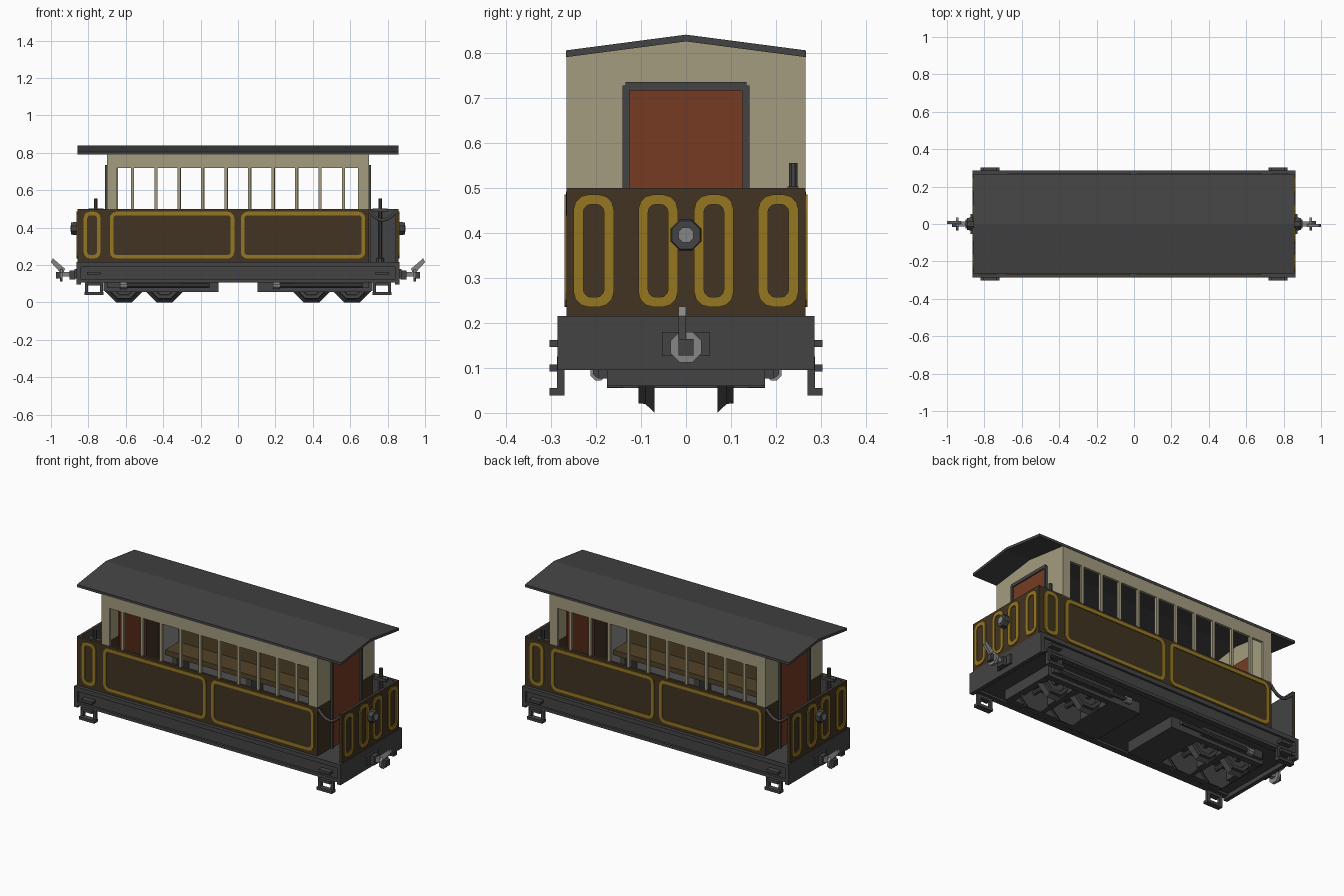
import bpy, bmesh, math
from mathutils import Matrix

if "Cube" in bpy.data.objects:
    bpy.data.objects.remove(bpy.data.objects["Cube"])


def material(name, r, g, b):
    m = bpy.data.materials.new(name)
    m.diffuse_color = (r, g, b, 1)
    m.use_nodes = True
    m.node_tree.nodes["Principled BSDF"].inputs["Base Color"].default_value = m.diffuse_color
    return m


DARK = material("dark grey", .057, .057, .057)
BROWN = material("dark brown", .053, .033, .016)
GOLD = material("gold", .30, .182, .015)
BEIGE = material("beige", .37, .335, .215)
RED = material("red brown", .18, .044, .017)
SILVER = material("light grey", .24, .24, .24)
LINING = material("mid grey", .13, .13, .13)
SEAT = material("seat brown", .085, .055, .02)


def finish(name, bm, mat):
    bmesh.ops.recalc_face_normals(bm, faces=bm.faces[:])
    me = bpy.data.meshes.new(name)
    bm.to_mesh(me)
    bm.free()
    me.materials.append(mat)
    ob = bpy.data.objects.new(name, me)
    bpy.context.collection.objects.link(ob)
    return ob


def twin(ob):
    """Copy turned half a turn about the middle of the carriage."""
    c = ob.copy()
    c.matrix_world = Matrix.Rotation(math.pi, 4, 'Z') @ ob.matrix_basis
    bpy.context.collection.objects.link(c)
    return ob


def place(axis, t, u, v):
    return {'x': (t, u, v), 'y': (u, t, v), 'z': (u, v, t)}[axis]


def prism(name, pts, axis, a, b, mat):
    """Extrude a 2D outline along an axis from a to b."""
    bm = bmesh.new()
    lo = [bm.verts.new(place(axis, a, *p)) for p in pts]
    hi = [bm.verts.new(place(axis, b, *p)) for p in pts]
    n = len(pts)
    bm.faces.new(lo)
    bm.faces.new(hi)
    for i in range(n):
        j = (i + 1) % n
        bm.faces.new((lo[i], lo[j], hi[j], hi[i]))
    return finish(name, bm, mat)


def box(name, x0, x1, y0, y1, z0, z1, mat):
    return prism(name, [(x0, y0), (x1, y0), (x1, y1), (x0, y1)], 'z', z0, z1, mat)


def lathe(name, axis, u, v, profile, n, mat):
    """Turn (position, radius) pairs around an axis through (u, v)."""
    bm = bmesh.new()
    rings = []
    for t, r in profile:
        ang = [(i + .5) * 2 * math.pi / n for i in range(n)]
        rings.append([bm.verts.new(place(axis, t, u + r * math.cos(a), v + r * math.sin(a)))
                      for a in ang])
    bm.faces.new(rings[0])
    bm.faces.new(rings[-1])
    for p, q in zip(rings, rings[1:]):
        for i in range(n):
            j = (i + 1) % n
            bm.faces.new((p[i], p[j], q[j], q[i]))
    return finish(name, bm, mat)


def rounded(u0, u1, v0, v1, r):
    pts = []
    for k, (cu, cv) in enumerate([(u1 - r, v1 - r), (u0 + r, v1 - r),
                                  (u0 + r, v0 + r), (u1 - r, v0 + r)]):
        for s in range(4):
            a = math.pi / 2 * (k + s / 3)
            pts.append((cu + r * math.cos(a), cv + r * math.sin(a)))
    return pts


def bead(name, axis, a, b, u0, u1, w=.019, v0=.235, v1=.485):
    """Flat rounded border plate."""
    bm = bmesh.new()
    loops = []
    for d, r in ((0, .034), (w, .017)):
        for t in (a, b):
            loops.append([bm.verts.new(place(axis, t, *p))
                          for p in rounded(u0 + d, u1 - d, v0 + d, v1 - d, r)])
    n = len(loops[0])
    for p, q in ((0, 1), (1, 3), (3, 2), (2, 0)):
        for i in range(n):
            j = (i + 1) % n
            bm.faces.new((loops[p][i], loops[p][j], loops[q][j], loops[q][i]))
    return finish(name, bm, GOLD)


# roof with a low ridge
prism("roof", [(-.267, .79), (0, .825), (.267, .79), (.267, .805), (0, .84), (-.267, .805)],
      'x', -.857, .857, DARK)

# underframe
box("floor_frame", -.85, .85, -.262, .262, .12, .213, DARK)
box("cabin_floor", -.685, .685, -.245, .245, .213, .218, LINING)
twin(prism("solebar", [(-.25, .108), (-.285, .108), (-.285, .125), (-.272, .125),
                       (-.272, .19), (-.285, .19), (-.285, .215), (-.25, .215)],
           'x', -.85, .85, DARK))
twin(box("headstock", .84, .863, -.285, .285, .095, .215, DARK))

# lower side walls, each closed at one end platform and open at the other
twin(box("side_wall", -.858, .70, -.265, -.252, .213, .5, BROWN))
twin(box("cabin_lining", -.685, .685, -.252, -.247, .215, .498, LINING))
twin(box("platform_side_lining", -.845, -.70, -.252, -.247, .215, .5, DARK))
for a, b in ((-.825, -.735), (-.685, -.02), (.015, .68)):
    twin(bead("side_beading", 'y', -.270, -.264, a, b))

# platform end walls
twin(box("end_wall", .847, .859, -.265, .265, .213, .5, BROWN))
twin(box("end_wall_lining", .842, .847, -.265, .252, .215, .5, DARK))
for a, b in ((-.25, -.16), (-.106, -.018), (.018, .106), (.16, .25)):
    twin(bead("end_beading", 'x', .858, .864, a, b, .022))

# cabin ends with doors
twin(box("cabin_end_lower", .685, .699, -.252, .252, .213, .5, BROWN))
twin(prism("cabin_end_upper", [(-.264, .5), (.264, .5), (.264, .793), (0, .828), (-.264, .793)],
           'x', .685, .70, BEIGE))
twin(box("door", .68, .704, -.126, .126, .215, .716, RED))
for s in (-1, 1):
    y = sorted((s * .126, s * .141))
    twin(box("door_post", .695, .711, *y, .215, .727, DARK))
twin(box("door_lintel", .695, .711, -.134, .134, .716, .735, DARK))

# window band
twin(box("window_header", -.70, .70, -.265, -.25, .72, .793, BEIGE))
twin(box("corner_post_left", -.70, -.648, -.265, -.25, .5, .72, BEIGE))
twin(box("corner_post_right", .642, .70, -.265, -.25, .5, .72, BEIGE))
for i in range(10):
    x = -.565 + i * .1254
    twin(box("window_bar", x - .008, x + .008, -.265, -.25, .5, .72, BEIGE))

# long benches
twin(box("bench_seat", -.5, .55, -.247, -.11, .33, .36, SEAT))
twin(box("bench_back", -.5, .55, -.247, -.235, .36, .47, SEAT))
for x in (-.45, .02, .5):
    twin(box("bench_leg", x - .015, x + .015, -.24, -.13, .218, .33, DARK))

# platform entrance chain
cu = bpy.data.curves.new("entrance_chain", 'CURVE')
cu.dimensions = '3D'
cu.bevel_depth = .009
cu.bevel_resolution = 1
cu.use_fill_caps = True
sp = cu.splines.new('POLY')
sp.points.add(8)
for i, p in enumerate(sp.points):
    f = i / 8
    p.co = (.70 + .147 * f, -.258, .49 - .2 * f * (1 - f), 1)
cu.materials.append(DARK)
chain = bpy.data.objects.new("entrance_chain", cu)
bpy.context.collection.objects.link(chain)
twin(chain)

# hand brake column
twin(lathe("brake_column", 'z', .76, .238,
           [(.215, .022), (.235, .022), (.24, .01), (.555, .01)], 8, DARK))
twin(box("brake_bracket", .72, .80, .225, .25, .485, .503, DARK))

# end lamps
twin(lathe("lamp_body", 'x', 0, .395, [(.858, .037), (.88, .037), (.892, .034)], 8, DARK))
twin(lathe("lamp_lens", 'x', 0, .395, [(.888, .018), (.896, .018)], 8, SILVER))

# couplers
twin(box("coupler_plate", .86, .875, -.053, .053, .127, .18, DARK))
twin(box("coupler_shank", .87, .9, -.024, .024, .122, .172, DARK))
twin(box("coupler_bar", .89, .96, -.013, .013, .138, .162, SILVER))
twin(lathe("coupler_disc", 'x', 0, .146, [(.937, .037), (.953, .037)], 8, SILVER))
twin(box("coupler_nose", .95, .972, -.017, .017, .128, .164, DARK))
twin(prism("coupler_hook", [(.935, .155), (.95, .16), (1.0, .215), (.99, .236), (.925, .18)],
           'y', -.017, 0, SILVER))

# steps at the four corners
for x in (-.77, .77):
    for d in (-.04, .04):
        twin(box("step_hanger", x + d - .009, x + d + .009, -.287, -.27, .04, .125, DARK))
    twin(box("step_tread", x - .05, x + .05, -.303, -.27, .039, .055, DARK))
    for z in (.092, .146):
        twin(box("step_rung", x - .036, x + .036, -.303, -.27, z, z + .016, DARK))

# bogies and underfloor boxes
twin(box("underfloor_box", .105, .30, -.175, .175, .055, .122, DARK))
for s in (-1, 1):
    y = sorted((s * .14, s * .175))
    twin(box("bogie_side", .28, .71, *y, .056, .092, DARK))
    y = sorted((s * .14, s * .195))
    twin(box("bogie_top_plate", .30, .70, *y, .076, .122, DARK))
for x in (.5, .70):
    twin(box("bogie_cross_beam", x - .02, x + .02, -.175, .175, .06, .122, DARK))
for x in (.393, .61):
    twin(lathe("axle", 'y', x, .1, [(-.15, .014), (.15, .014)], 8, DARK))
    for s in (-1, 1):
        twin(lathe("wheel", 'y', x, .1, [(s * .07, .108), (s * .09, .087), (s * .106, .085),
                                         (s * .106, .066), (s * .094, .062), (s * .094, .03),
                                         (s * .112, .026)], 8, DARK))

# brake cylinders with bright ends
for x in (-.612, .206):
    for s in (-1, 1):
        lathe("brake_pipe", 'x', s * .195, .09, [(x, .012), (x + .46, .012)], 8, DARK)
        lathe("brake_pipe_end", 'x', s * .195, .09, [(x - .018, .019), (x + .018, .019)], 8, SILVER)
